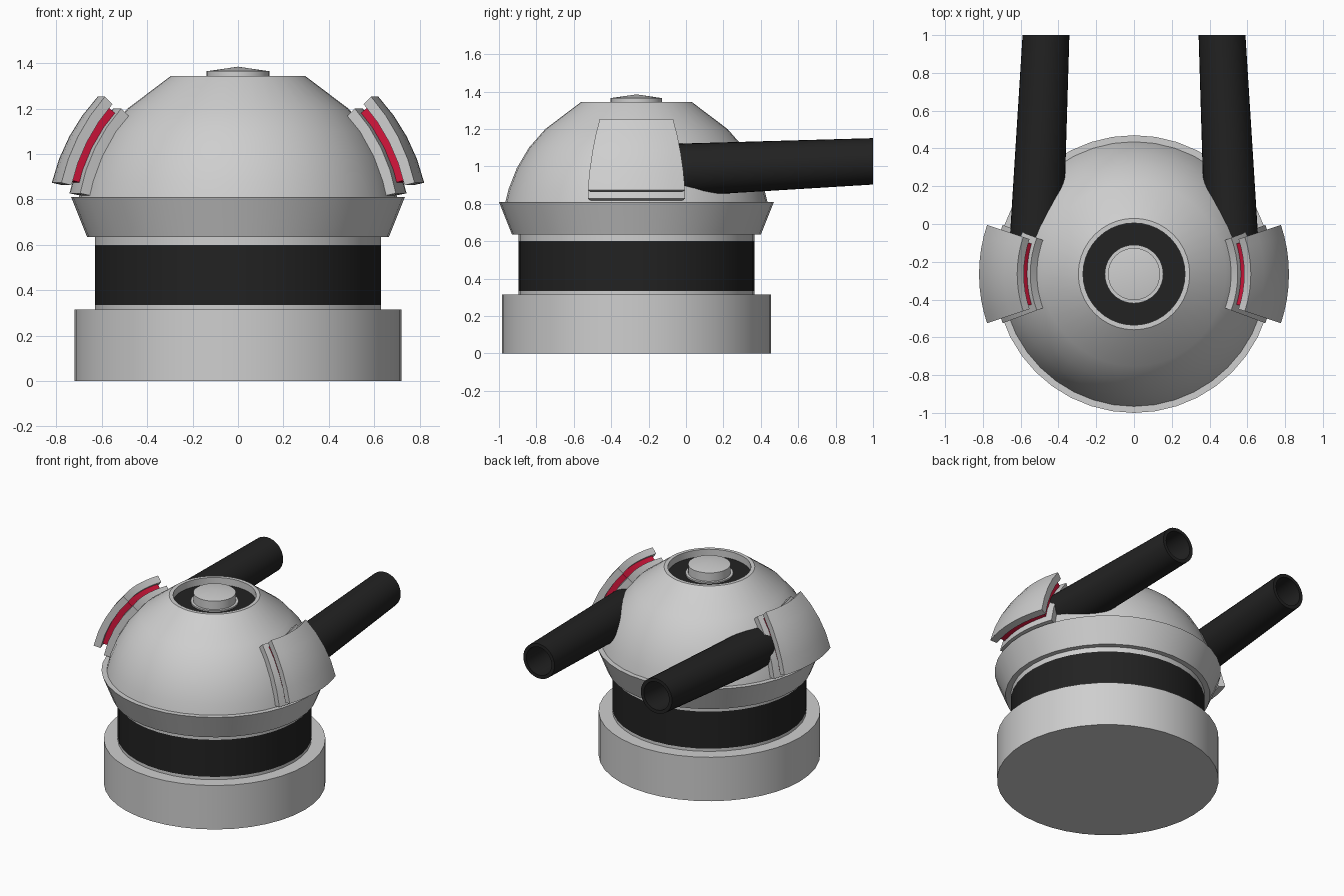
import bpy, bmesh, math
from mathutils import Vector

if "Cube" in bpy.data.objects:
    bpy.data.objects.remove(bpy.data.objects["Cube"])

CY = -0.265          # y of the turret axis
ZC, = (0.68,)        # height of the dome's sphere centre


def material(name, rgb):
    m = bpy.data.materials.new(name)
    m.diffuse_color = (*rgb, 1)
    m.use_nodes = True
    m.node_tree.nodes["Principled BSDF"].inputs["Base Color"].default_value = m.diffuse_color
    return m


GREY = material("light grey", (0.62, 0.62, 0.62))
DARK = material("near black", (0.016, 0.016, 0.016))
RED = material("red", (0.66, 0.008, 0.045))


def lathe(name, profile, mats, a0=0, a1=360, steps=40, closed=False, rule=None):
    """Revolve an (r, z) profile around the turret axis, fully or as a capped wedge."""
    full = a1 - a0 == 360
    bm = bmesh.new()
    rings = []
    for i in range(steps if full else steps + 1):
        a = math.radians(a0 + (a1 - a0) * i / steps)
        rings.append([bm.verts.new((r * math.cos(a), r * math.sin(a), z)) for r, z in profile])
    n = len(profile)
    for i in range(steps):
        p, q = rings[i], rings[(i + 1) % len(rings)]
        for j in range(n if closed else n - 1):
            k = (j + 1) % n
            bm.faces.new((p[j], q[j], q[k], p[k]))
    if not full:
        bm.faces.new(rings[0])
        bm.faces.new(rings[-1])
    bmesh.ops.remove_doubles(bm, verts=bm.verts, dist=1e-5)
    bmesh.ops.recalc_face_normals(bm, faces=bm.faces)
    if rule:
        for f in bm.faces:
            f.material_index = rule(f.calc_center_median())
    return finish(name, bm, mats, (0, CY, 0))


def finish(name, bm, mats, loc=(0, 0, 0)):
    me = bpy.data.meshes.new(name)
    bm.to_mesh(me)
    bm.free()
    for m in mats:
        me.materials.append(m)
    ob = bpy.data.objects.new(name, me)
    ob.location = loc
    bpy.context.collection.objects.link(ob)
    bpy.ops.object.select_all(action='DESELECT')
    bpy.context.view_layer.objects.active = ob
    ob.select_set(True)
    bpy.ops.object.shade_smooth_by_angle(angle=math.radians(30))
    return ob


def arc(radius, lo, hi, n=4):
    """Points on the dome's sphere, by elevation in degrees."""
    return [(radius * math.cos(math.radians(lo + (hi - lo) * i / n)),
             ZC + radius * math.sin(math.radians(lo + (hi - lo) * i / n))) for i in range(n + 1)]


# Base drum
lathe("base", [(0, 0), (0.72, 0), (0.72, 0.315), (0, 0.315)], [GREY])

# Neck with a dark band
lathe("neck", [(0, 0.31), (0.63, 0.31), (0.63, 0.335), (0.63, 0.6), (0.63, 0.64), (0, 0.64)],
      [GREY, DARK],
      rule=lambda c: int(0.34 < c.z < 0.6 and c.xy.length > 0.5))

# Flared collar
lathe("collar", [(0, 0.635), (0.665, 0.635), (0.735, 0.81), (0, 0.81)], [GREY])

# Dome with a recessed, dark-floored top
lathe("dome", [(0, 0.8), (0.703, 0.8), (0.683, 0.88), (0.64, 0.99), (0.575, 1.1), (0.487, 1.2),
               (0.295, 1.345), (0.27, 1.345), (0.27, 1.295), (0.155, 1.295), (0, 1.295)],
      [GREY, DARK],
      rule=lambda c: int(abs(c.z - 1.295) < 0.001))

# Top button
lathe("top_button", [(0, 1.28), (0.155, 1.28), (0.155, 1.305), (0.138, 1.305),
                     (0.138, 1.365), (0, 1.385)], [GREY])

# Side pods: mounting pad, red glow strip and outer armour shell
for side, mid in (("right", 0), ("left", 180)):
    for part, r0, r1, lo, hi, half, mat in (
            ("pod_pad", 0.69, 0.757, 11.2, 43.5, 20.5, GREY),
            ("pod_strip", 0.75, 0.80, 15, 41.5, 16.5, RED),
            ("pod_shell", 0.795, 0.843, 13.3, 42.8, 18.5, GREY)):
        lathe(f"{side}_{part}", arc(r0, lo, hi) + arc(r1, hi, lo), [mat],
              mid - half, mid + half, 8, closed=True)

# Tapered hollow barrels pointing backwards
for side, s in (("right", 1), ("left", -1)):
    start, end = Vector((s * 0.517, -0.1, 0.978)), Vector((s * 0.466, 1.0, 1.027))
    bm = bmesh.new()
    rings = []
    for t, r in ((0, 0.142), (1, 0.124), (1, 0.1), (0.72, 0.1)):
        c = start.lerp(end, t)
        rings.append([bm.verts.new((c.x + r * math.cos(a), c.y, c.z + r * math.sin(a)))
                      for a in (math.tau * i / 32 for i in range(32))])
    for p, q in zip(rings, rings[1:]):
        for i in range(32):
            k = (i + 1) % 32
            bm.faces.new((p[i], p[k], q[k], q[i]))
    bm.faces.new(rings[0])
    bm.faces.new(rings[-1])
    bmesh.ops.recalc_face_normals(bm, faces=bm.faces)
    finish(f"{side}_barrel", bm, [DARK])
